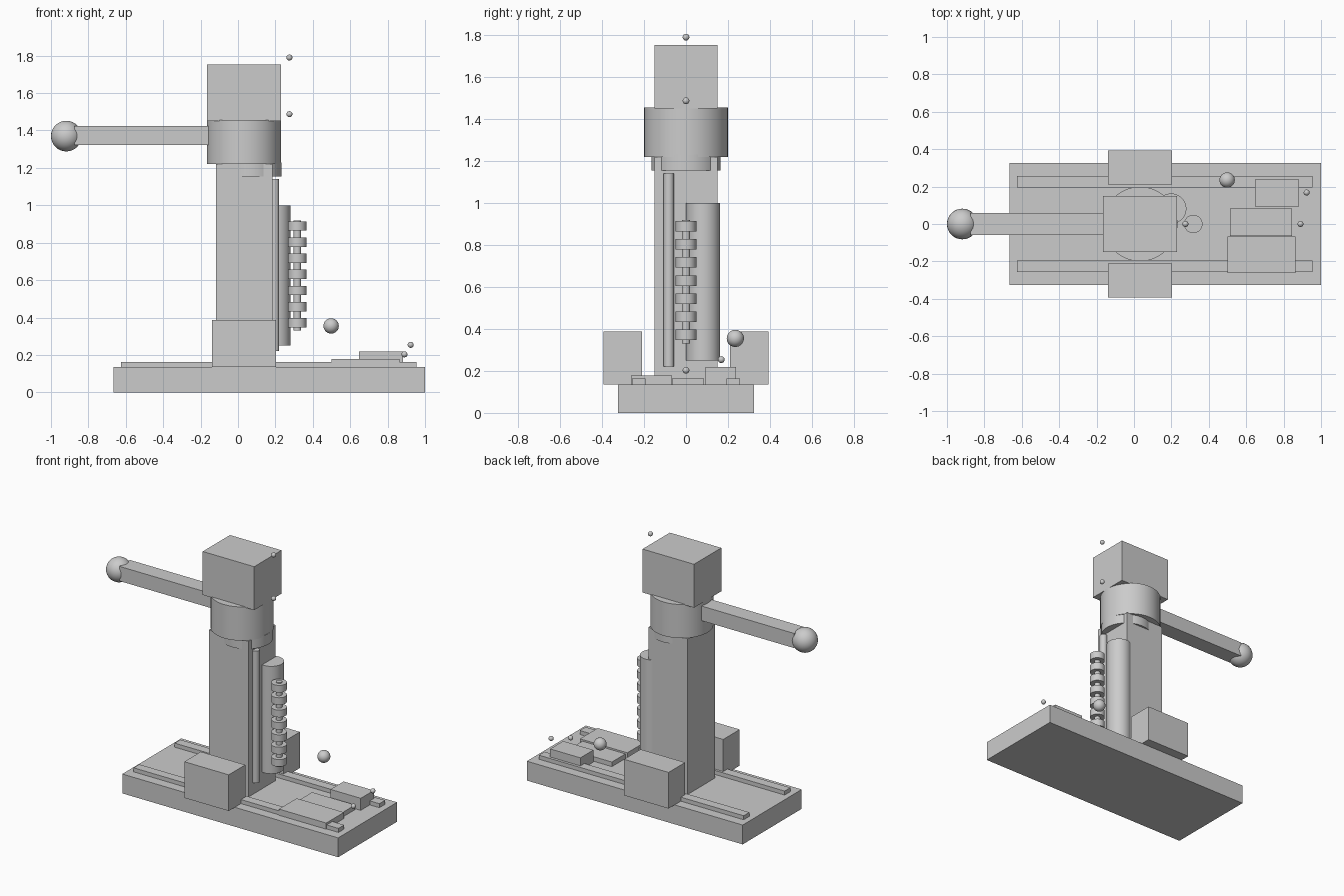
import bpy, math

if "Cube" in bpy.data.objects:
    bpy.data.objects.remove(bpy.data.objects["Cube"])


def box(name, x0, x1, y0, y1, z0, z1):
    bpy.ops.mesh.primitive_cube_add(size=1, location=((x0 + x1) / 2, (y0 + y1) / 2, (z0 + z1) / 2))
    ob = bpy.context.object
    ob.name = name
    ob.scale = (x1 - x0, y1 - y0, z1 - z0)
    bpy.ops.object.transform_apply(location=False, rotation=False, scale=True)
    return ob


def cyl(name, x, y, r, z0, z1, n=64):
    bpy.ops.mesh.primitive_cylinder_add(vertices=n, radius=r, depth=z1 - z0, location=(x, y, (z0 + z1) / 2))
    bpy.context.object.name = name
    bpy.ops.object.shade_smooth_by_angle(angle=math.radians(35))


def ball(name, x, y, z, r):
    bpy.ops.mesh.primitive_uv_sphere_add(segments=32, ring_count=16, radius=r, location=(x, y, z))
    bpy.context.object.name = name
    bpy.ops.object.shade_smooth()


# base with rails and side blocks
box("base", -0.665, 1.0, -0.325, 0.325, 0, 0.135)
for side, s in (("front", -1), ("back", 1)):
    ya, yb = sorted((s * 0.194, s * 0.257))
    box(side + "_rail", -0.625, 0.955, ya, yb, 0.135, 0.163)
    ya, yb = sorted((s * 0.21, s * 0.392))
    box(side + "_side_block", -0.14, 0.203, ya, yb, 0.135, 0.387)

# column, neck, collar and head
box("column", -0.118, 0.185, -0.15, 0.15, 0.135, 1.22)
cyl("neck_ring", 0.068, 0, 0.165, 1.155, 1.23)
cyl("collar", 0.032, 0, 0.199, 1.22, 1.455)
box("head", -0.167, 0.23, -0.15, 0.15, 1.45, 1.753)

# lever arm and knob
box("lever_arm", -0.875, -0.12, -0.058, 0.058, 1.323, 1.425)
ball("lever_knob", -0.918, 0, 1.37, 0.082)

# upright rods beside the column
cyl("guide_rod", 0.195, -0.082, 0.025, 0.22, 1.14, 32)
cyl("tube", 0.199, 0.082, 0.081, 0.25, 0.999)

# ribbed spindle
cyl("spindle", 0.317, 0, 0.02, 0.33, 0.92, 32)
for i in range(7):
    z = 0.372 + i * 0.0862
    cyl(f"spindle_disc_{i + 1}", 0.317, 0, 0.049, z - 0.025, z + 0.025, 32)

# blocks on the base
box("low_plate", 0.513, 0.845, -0.065, 0.084, 0.135, 0.167)
box("wide_plate", 0.499, 0.864, -0.262, -0.066, 0.135, 0.178)
box("small_block", 0.648, 0.881, 0.094, 0.238, 0.135, 0.219)

# loose balls
ball("large_bead", 0.498, 0.235, 0.355, 0.041)
for i, p in enumerate(((0.275, 0, 1.79), (0.275, 0, 1.487), (0.923, 0.168, 0.254), (0.89, 0, 0.203))):
    ball(f"small_bead_{i + 1}", *p, 0.016)
